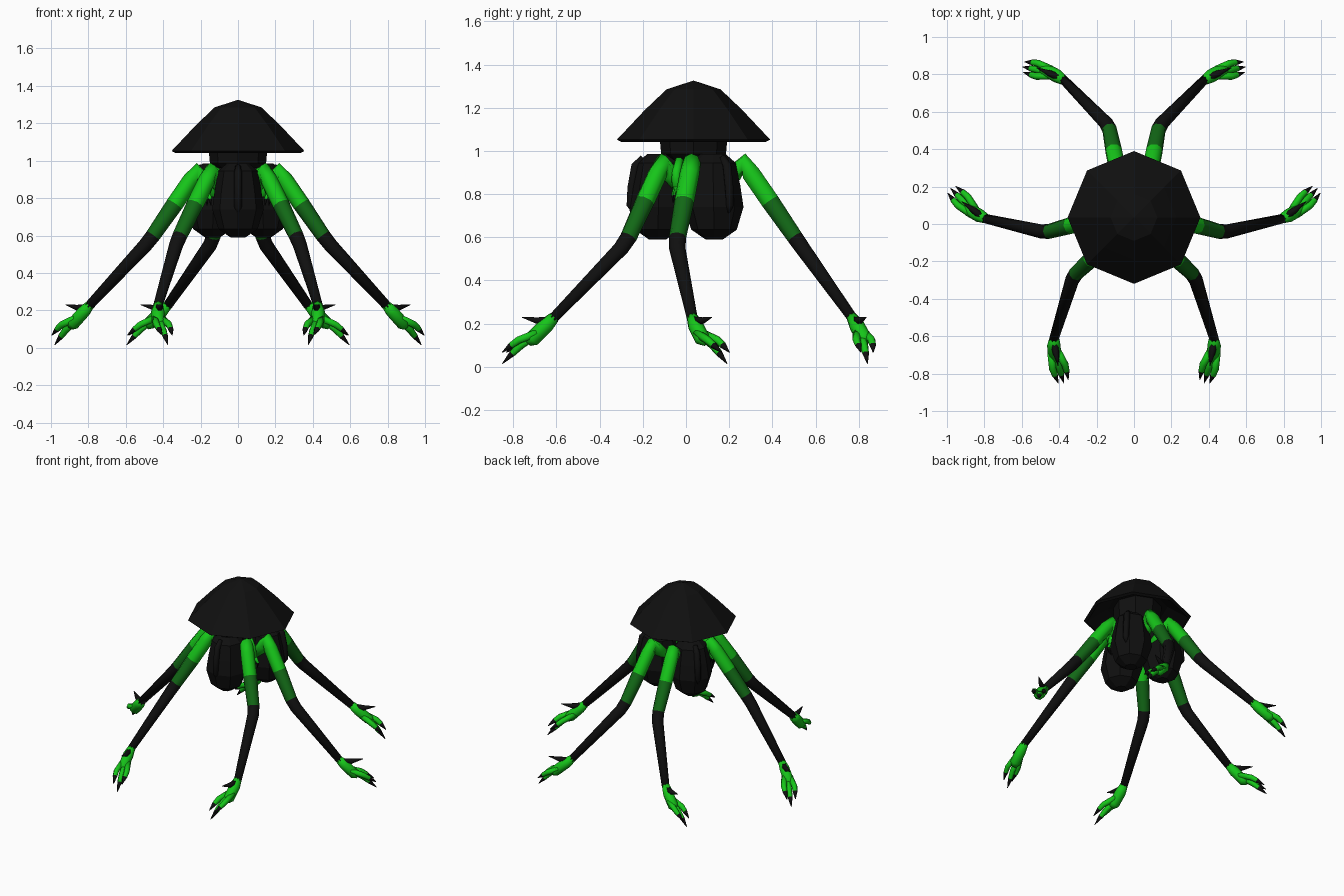
import bpy, bmesh, math
from mathutils import Vector

if "Cube" in bpy.data.objects:
    bpy.data.objects.remove(bpy.data.objects["Cube"])


def material(name, rgb):
    m = bpy.data.materials.new(name)
    m.diffuse_color = (*rgb, 1)
    m.use_nodes = True
    m.node_tree.nodes["Principled BSDF"].inputs["Base Color"].default_value = m.diffuse_color
    return m


MATS = [material("black", (0.005, 0.005, 0.005)),
        material("bright green", (0.008, 0.56, 0.01)),
        material("dark green", (0.006, 0.14, 0.008))]
BLACK, GREEN, DARK = 0, 1, 2


def finish(bm, name, smooth):
    bmesh.ops.recalc_face_normals(bm, faces=bm.faces)
    mesh = bpy.data.meshes.new(name)
    bm.to_mesh(mesh)
    bm.free()
    for m in MATS:
        mesh.materials.append(m)
    for p in mesh.polygons:
        p.use_smooth = smooth
    obj = bpy.data.objects.new(name, mesh)
    bpy.context.collection.objects.link(obj)
    return obj


def bridge(bm, rings, mats):
    n = len(rings[0])
    for a, b, m in zip(rings, rings[1:], mats):
        for i in range(n):
            j = (i + 1) % n
            bm.faces.new((a[i], a[j], b[j], b[i])).material_index = m
    for ring, m in ((rings[0], mats[0]), (rings[-1], mats[-1])):
        bm.faces.new(ring).material_index = m


def tube(bm, points, radii, mats, sides=8):
    """Loft round sections along a path; one material per section."""
    pts = [Vector(p) for p in points]
    rings = []
    for i, p in enumerate(pts):
        d = Vector()
        if i > 0:
            d += (p - pts[i - 1]).normalized()
        if i < len(pts) - 1:
            d += (pts[i + 1] - p).normalized()
        d.normalize()
        # a sideways reference keeps the rings from twisting
        out = (pts[-1] - pts[0])
        side = Vector((-out.y, out.x, 0))
        if side.length < 1e-4:
            side = Vector((1, 0, 0))
        u = (side - d * side.dot(d)).normalized()
        v = d.cross(u)
        rings.append([bm.verts.new(p + radii[i] * (u * math.cos(t) + v * math.sin(t)))
                      for t in (2 * math.pi * k / sides for k in range(sides))])
    bridge(bm, rings, mats)


def lathe(name, profile, centre, sides=8, lean=(0, 0)):
    """Turn an (r, z) profile; lean shifts the rings sideways with depth."""
    bm = bmesh.new()
    rings = []
    z0 = profile[0][1]
    for r, z in profile:
        cx, cy = centre[0] + lean[0] * (z0 - z), centre[1] + lean[1] * (z0 - z)
        rings.append([bm.verts.new((cx + r * math.cos(t), cy + r * math.sin(t), z))
                      for t in (2 * math.pi * k / sides for k in range(sides))])
    bridge(bm, rings, [BLACK] * (len(rings) - 1))
    return finish(bm, name, False)


# Hollow eight-sided cap and the neck below it
CENTRE = (0, 0.035)
lathe("cap", [(0.002, 1.16), (0.2, 1.13), (0.335, 1.042), (0.355, 1.052),
              (0.225, 1.19), (0.125, 1.285), (0.002, 1.325)], CENTRE)
lathe("neck", [(0.12, 0.96), (0.15, 0.985), (0.155, 1.04), (0.16, 1.15)], CENTRE)

# Three hanging sacs, each with a raised ridge on its outer side
for k, angle in enumerate((-90, 35, 145)):
    a = math.radians(angle)
    dx, dy = math.cos(a), math.sin(a)
    c = (0.155 * dx, CENTRE[1] + 0.155 * dy)
    lathe(f"sac_{k + 1}", [(0.06, 0.985), (0.105, 0.945), (0.125, 0.84), (0.138, 0.74),
                           (0.105, 0.635), (0.04, 0.59)], c, 8, (0.03 * dx, 0.03 * dy))
    bm = bmesh.new()
    tube(bm, [(c[0] + r * dx, c[1] + r * dy, z)
              for r, z in ((0.08, 0.97), (0.115, 0.93), (0.132, 0.83), (0.138, 0.75), (0.12, 0.71))],
         [0.015, 0.022, 0.022, 0.02, 0.008], [BLACK] * 4, 6)
    finish(bm, f"sac_ridge_{k + 1}", True)

# Right-hand legs: root, apex, knee, ankle, palm, toe tip, spur tip
LEGS = {
    "front": [(0.05, 0.0, 0.80), (0.145, -0.11, 0.94), (0.325, -0.28, 0.57),
              (0.43, -0.62, 0.22), (0.425, -0.71, 0.13), (0.375, -0.85, 0.015), (0.405, -0.76, 0.23)],
    "middle": [(0.11, 0.03, 0.80), (0.22, 0.025, 0.94), (0.475, -0.045, 0.57),
               (0.80, 0.03, 0.22), (0.88, 0.075, 0.13), (0.98, 0.19, 0.015), (0.92, 0.12, 0.23)],
    "back": [(0.04, 0.12, 0.80), (0.085, 0.27, 0.94), (0.135, 0.525, 0.57),
             (0.38, 0.775, 0.22), (0.475, 0.825, 0.13), (0.595, 0.84, 0.015), (0.52, 0.835, 0.23)],
}


def build_leg(name, joints, sx):
    root, apex, knee, ankle, palm, tip, spur = (Vector((sx * p[0], p[1], p[2])) for p in joints)

    # Limb with rounded apex and coloured bands
    bm = bmesh.new()
    tube(bm, [root, apex.lerp(root, 0.3), apex + Vector((0, 0, 0.005)), apex.lerp(knee, 0.12),
              apex.lerp(knee, 0.47), apex.lerp(knee, 0.92), knee.lerp(ankle, 0.06), ankle],
         [0.035, 0.042, 0.043, 0.046, 0.046, 0.04, 0.038, 0.025],
         [GREEN, GREEN, GREEN, GREEN, DARK, BLACK, BLACK])
    finish(bm, f"{name}_limb", True)

    # Foot with three clawed toes
    bm = bmesh.new()
    tube(bm, [ankle.lerp(knee, 0.03), ankle.lerp(palm, 0.3), palm, palm.lerp(tip, 0.15)],
         [0.026, 0.036, 0.036, 0.02], [GREEN] * 3)
    ahead = tip - palm
    side = Vector((-ahead.y, ahead.x, 0)).normalized()
    for s in (-1, 0, 1):
        end = tip + side * 0.028 * s
        if s:
            end += Vector((0, 0, 0.045)) - ahead * 0.06
        start = ankle.lerp(palm, 0.7) + side * 0.018 * s
        mid = start.lerp(end, 0.5) + side * 0.012 * s + Vector((0, 0, 0.012))
        claw = start.lerp(end, 0.72) + side * 0.008 * s + Vector((0, 0, 0.008))
        tube(bm, [start, mid, claw, end], [0.02, 0.019, 0.016, 0.002],
             [GREEN, GREEN, BLACK], 6)
    finish(bm, f"{name}_foot", True)

    # Spur above the foot
    bm = bmesh.new()
    base = ankle + Vector((0, 0, -0.005))
    tube(bm, [base, base.lerp(spur, 0.5) + Vector((0, 0, -0.008)), spur],
         [0.022, 0.017, 0.002], [BLACK] * 2, 6)
    finish(bm, f"{name}_spur", True)


for sx, label in ((1, "right"), (-1, "left")):
    for name, joints in LEGS.items():
        build_leg(f"{label}_{name}_leg", joints, sx)

    # Small clawed feeler tucked between the sacs
    bm = bmesh.new()
    tube(bm, [(sx * 0.11, -0.03, 0.96), (sx * 0.145, -0.045, 0.9), (sx * 0.165, -0.045, 0.83)],
         [0.02, 0.025, 0.02], [GREEN] * 2, 6)
    for off in (-0.02, 0, 0.02):
        tube(bm, [(sx * 0.165, -0.045, 0.84), (sx * (0.168 + off), -0.05 + off / 2, 0.795),
                  (sx * (0.165 + off), -0.05 + off / 2, 0.76)],
             [0.012, 0.01, 0.002], [GREEN, BLACK], 5)
    finish(bm, f"{label}_feeler", True)
